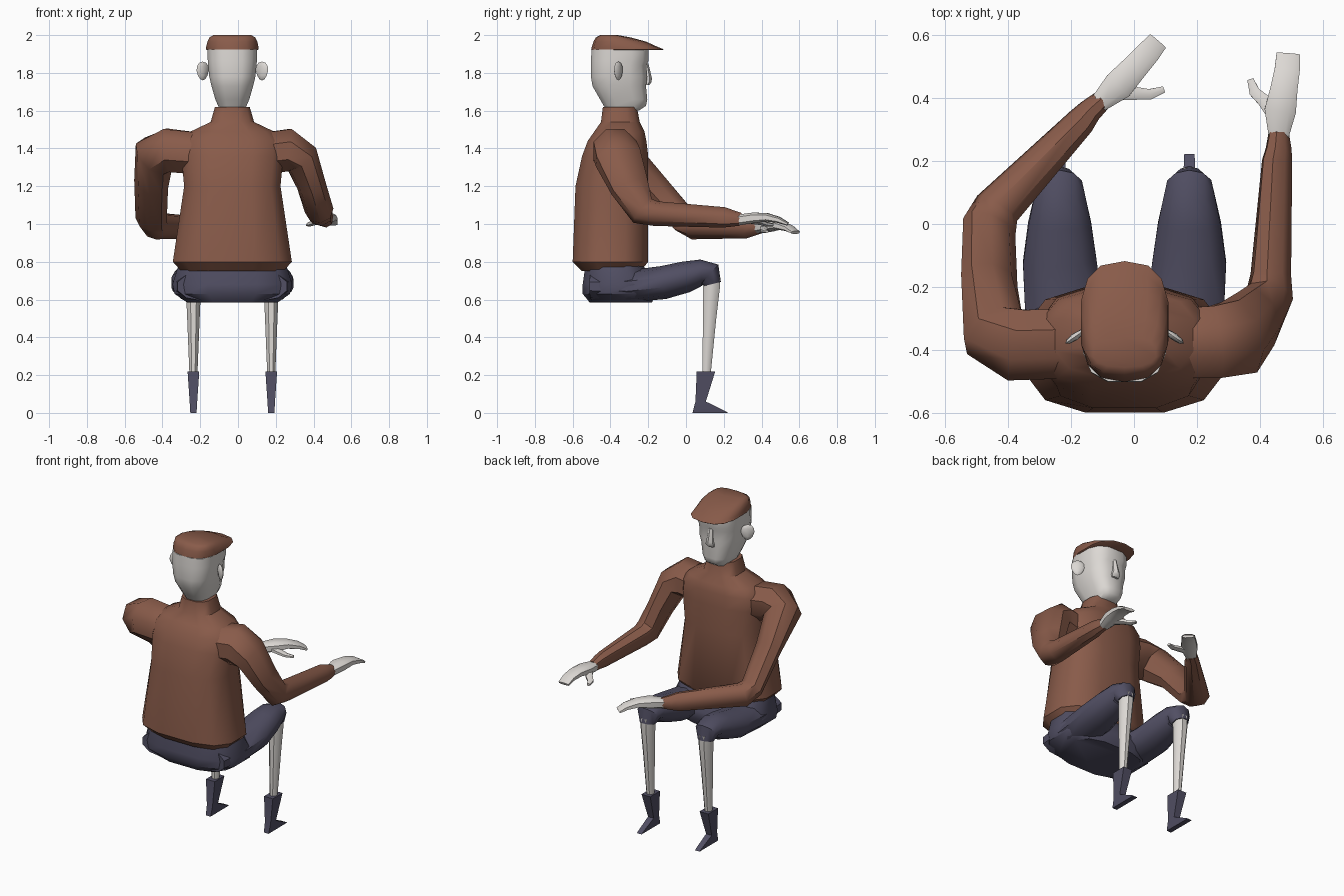
import bpy, bmesh, math
from mathutils import Vector, Matrix

CX = -0.03  # body midline


def mat(name, rgb):
    m = bpy.data.materials.new(name)
    m.diffuse_color = (*rgb, 1)
    return m


BROWN = mat("brown cloth", (0.25, 0.105, 0.068))
NAVY = mat("dark blue cloth", (0.082, 0.077, 0.125))
SKIN = mat("pale skin", (0.72, 0.69, 0.66))


def section(n, p):
    """Unit superellipse with n points, reaching exactly 1 on both axes."""
    f = lambda v: math.copysign(abs(v) ** (2 / p), v)
    pts = [(f(math.cos(a)), f(math.sin(a))) for a in
           (2 * math.pi * (i + 0.5) / n for i in range(n))]
    mx, my = max(c[0] for c in pts), max(c[1] for c in pts)
    return [(x / mx, y / my) for x, y in pts]


def loft(name, rings, material, angle=40):
    bm = bmesh.new()
    vs = [[bm.verts.new(co) for co in r] for r in rings]
    n = len(vs[0])
    for a, b in zip(vs, vs[1:]):
        for i in range(n):
            j = (i + 1) % n
            bm.faces.new((a[i], a[j], b[j], b[i]))
    bm.faces.new(vs[0][::-1])
    bm.faces.new(vs[-1])
    bmesh.ops.recalc_face_normals(bm, faces=bm.faces)
    return finish(name, bm, material, angle)


def finish(name, bm, material, angle=40):
    me = bpy.data.meshes.new(name)
    bm.to_mesh(me)
    bm.free()
    me.materials.append(material)
    ob = bpy.data.objects.new(name, me)
    bpy.context.collection.objects.link(ob)
    bpy.ops.object.select_all(action='DESELECT')
    ob.select_set(True)
    bpy.context.view_layer.objects.active = ob
    bpy.ops.object.shade_smooth_by_angle(angle=math.radians(angle))
    return ob


def stack(name, rows, material, cx=CX, n=12, p=3, angle=40):
    """Horizontal sections: z, half width, back y, front y."""
    sec = section(n, p)
    loft(name, [[(cx + w * u, (b + f) / 2 + (f - b) / 2 * v, z) for u, v in sec]
                for z, w, b, f in rows], material, angle)


def tube(name, pts, material, n=8, p=2, angle=45):
    """Sections along a path: x, y, z, half width, half thickness."""
    sec = section(n, p)
    P = [Vector(q[:3]) for q in pts]
    w, rings = None, []
    for i, q in enumerate(pts):
        t = Vector()
        if i > 0:
            t += (P[i] - P[i - 1]).normalized()
        if i < len(P) - 1:
            t += (P[i + 1] - P[i]).normalized()
        t.normalize()
        if w is None:
            w = t.cross(Vector((0, 0, 1)))
            if w.length < 0.3:
                w = Vector((1, 0, 0))
        w = (w - t * w.dot(t)).normalized()
        h = w.cross(t)
        rings.append([P[i] + w * (q[3] * u) + h * (q[4] * v) for u, v in sec])
    loft(name, rings, material, angle)


# Jumper body with collar
stack("jumper_body", [
    (0.75, 0.27, -0.55, -0.24), (0.80, 0.315, -0.60, -0.20),
    (1.20, 0.255, -0.585, -0.20), (1.36, 0.27, -0.55, -0.20),
    (1.44, 0.265, -0.52, -0.21), (1.49, 0.22, -0.485, -0.22),
    (1.54, 0.115, -0.45, -0.245), (1.62, 0.092, -0.44, -0.26)], BROWN, p=2.8)

# Sleeves
tube("left_sleeve", [
    (-0.18, -0.38, 1.37, .11, .11), (-0.37, -0.385, 1.39, .115, .115),
    (-0.445, -0.345, 1.36, .10, .11), (-0.46, -0.18, 1.21, .068, .09),
    (-0.46, -0.01, 1.02, .06, .085), (-0.435, 0.05, 0.99, .068, .07),
    (-0.17, 0.325, 0.98, .053, .043), (-0.14, 0.36, 0.98, .042, .036),
    (-0.10, 0.395, 0.98, .030, .03)], BROWN)
tube("right_sleeve", [
    (0.12, -0.38, 1.37, .11, .11), (0.26, -0.375, 1.39, .115, .115),
    (0.335, -0.36, 1.35, .12, .09), (0.39, -0.30, 1.2, .10, .07),
    (0.43, -0.23, 1.07, .075, .07), (0.435, -0.16, 1.055, .062, .06),
    (0.455, 0.2, 1.035, .053, .043), (0.46, 0.24, 1.03, .044, .037),
    (0.46, 0.29, 1.025, .032, .03)], BROWN)

# Hands and thumbs
tube("left_hand", [
    (-0.11, 0.385, 0.98, .03, .028), (-0.05, 0.44, 0.99, .048, .03),
    (0.0, 0.495, 0.993, .042, .022), (0.045, 0.545, 0.978, .038, .016),
    (0.075, 0.58, 0.955, .033, .008)], SKIN, p=3)
tube("left_thumb", [
    (-0.06, 0.415, 0.98, .022, .018), (0.01, 0.415, 0.97, .02, .016),
    (0.05, 0.412, 0.965, .017, .013), (0.095, 0.428, 0.96, .01, .008)], SKIN, n=6)
tube("right_hand", [
    (0.46, 0.28, 1.022, .032, .028), (0.465, 0.36, 1.033, .05, .028),
    (0.477, 0.43, 1.035, .043, .022), (0.487, 0.49, 1.022, .04, .016),
    (0.49, 0.54, 1.0, .037, .008)], SKIN, p=3)
tube("right_thumb", [
    (0.45, 0.34, 1.02, .022, .018), (0.41, 0.395, 1.01, .02, .016),
    (0.383, 0.42, 1.0, .017, .013), (0.37, 0.46, 0.995, .01, .008)], SKIN, n=6)

# Head, nose, ears
stack("head", [
    (1.60, 0.065, -0.42, -0.25), (1.625, 0.075, -0.435, -0.212),
    (1.66, 0.09, -0.455, -0.205), (1.73, 0.11, -0.495, -0.212),
    (1.78, 0.122, -0.503, -0.205), (1.84, 0.128, -0.503, -0.21),
    (1.865, 0.13, -0.503, -0.198), (1.925, 0.132, -0.50, -0.20)], SKIN, p=2.9)
stack("nose", [
    (1.735, 0.022, -0.23, -0.195), (1.75, 0.028, -0.23, -0.183),
    (1.77, 0.022, -0.23, -0.18), (1.85, 0.012, -0.23, -0.199)], SKIN, n=6, p=2)
for side, s in (("left", -1), ("right", 1)):
    bm = bmesh.new()
    bmesh.ops.create_uvsphere(bm, u_segments=8, v_segments=6, radius=1)
    for v in bm.verts:
        v.co.x *= 1 + 0.2 * v.co.z  # wider at the top of the ear
    bmesh.ops.transform(bm, verts=bm.verts, matrix=(
        Matrix.Translation((CX + s * 0.157, -0.358, 1.81))
        @ Matrix.Rotation(-s * math.radians(35), 4, 'Z')
        @ Matrix.Diagonal((0.039, 0.012, 0.05, 1))))
    finish(side + "_ear", bm, SKIN)

# Flat cap with a short brim
stack("flat_cap", [
    (1.92, 0.132, -0.495, -0.125), (1.925, 0.139, -0.502, -0.118),
    (1.94, 0.138, -0.498, -0.155), (1.965, 0.132, -0.49, -0.21),
    (1.987, 0.122, -0.478, -0.29), (2.0, 0.10, -0.455, -0.36)], BROWN, n=14, p=2.7)

# Trouser seat
stack("trouser_seat", [
    (0.585, 0.24, -0.51, -0.18), (0.63, 0.305, -0.547, -0.16),
    (0.68, 0.317, -0.547, -0.16), (0.80, 0.28, -0.53, -0.24)], NAVY, p=3)

# Legs and boots
for side, s in (("left", -1), ("right", 1)):
    x = CX + s * 0.206
    tube(side + "_thigh", [
        (CX + s * 0.17, -0.5, 0.67, .12, .075), (CX + s * 0.19, -0.3, 0.67, .125, .085),
        (x, -0.12, 0.69, .117, .088), (x, 0.0, 0.72, .10, .083),
        (x, 0.08, 0.742, .083, .07), (x, 0.125, 0.735, .07, .068),
        (x, 0.138, 0.682, .046, .048)], NAVY, n=10)
    tube(side + "_shin", [
        (x, 0.135, 0.72, .04, .044), (x, 0.135, 0.66, .04, .044),
        (x, 0.125, 0.5, .033, .035), (x, 0.108, 0.2, .021, .022)], SKIN)
    stack(side + "_boot", [
        (0.0, 0.016, 0.035, 0.222), (0.006, 0.017, 0.036, 0.215),
        (0.06, 0.02, 0.05, 0.105), (0.22, 0.031, 0.057, 0.155)],
        NAVY, cx=x, n=4, p=2, angle=30)
